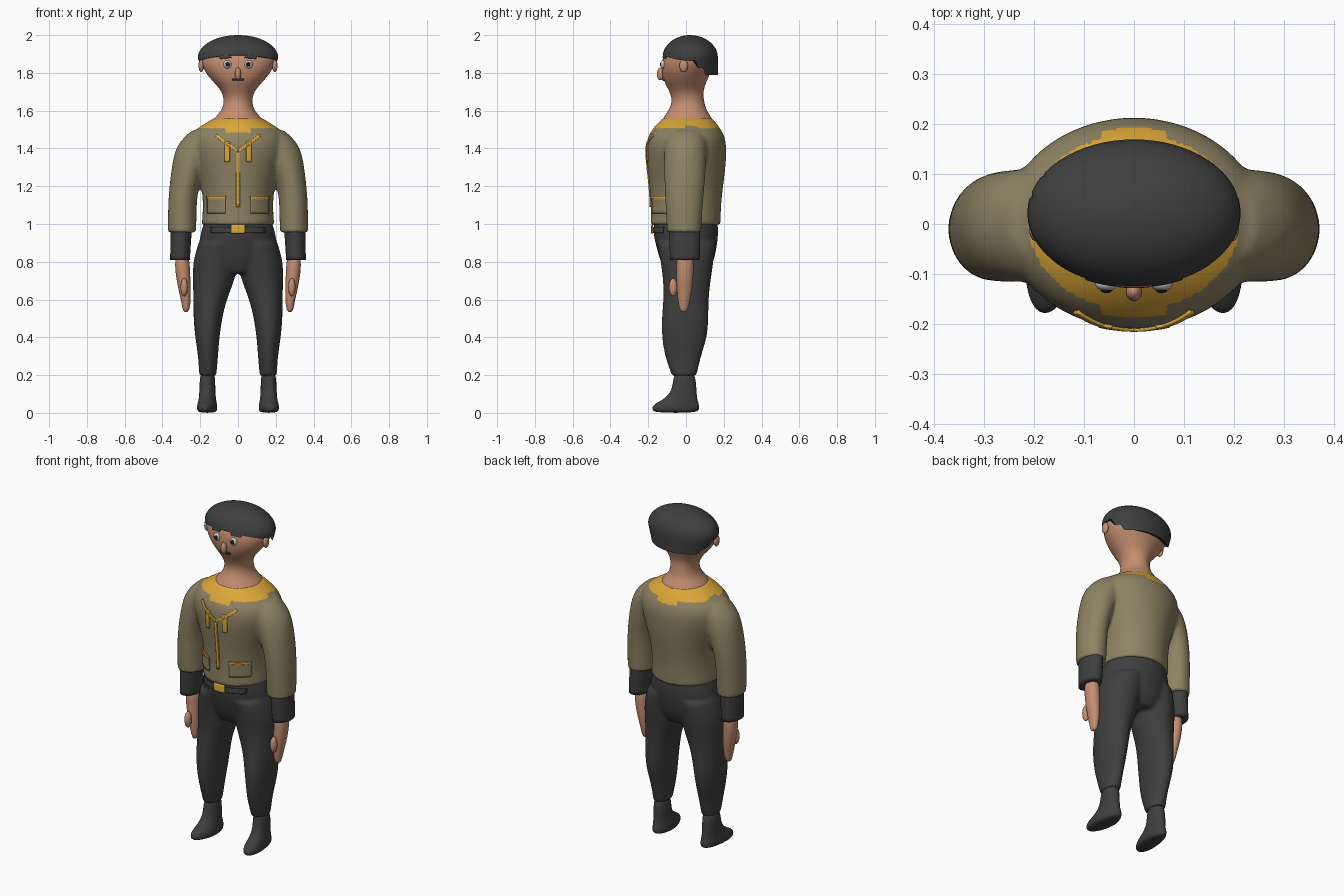
import bpy, bmesh, math
from mathutils import Vector

cube = bpy.data.objects.get("Cube")
if cube:
    bpy.data.objects.remove(cube)


def material(name, color):
    m = bpy.data.materials.new(name)
    m.use_nodes = True
    m.diffuse_color = (*color, 1)
    m.node_tree.nodes["Principled BSDF"].inputs["Base Color"].default_value = (*color, 1)
    return m


SKIN = material("skin", (0.56, 0.27, 0.165))
OLIVE = material("olive cloth", (0.27, 0.225, 0.125))
DARK = material("charcoal", (0.05, 0.05, 0.05))
GOLD = material("gold trim", (0.73, 0.39, 0.04))
WHITE = material("eye white", (0.6, 0.62, 0.62))
BLACK = material("pupil black", (0.012, 0.012, 0.012))


def add_loft(bm, rings, side=1, sharp=False, segs=20):
    """Stack of horizontal ellipses given as (z, cx, cy, rx, ry)."""
    crease = bm.edges.layers.float.get("crease_edge") or bm.edges.layers.float.new("crease_edge")
    loops = []
    for z, cx, cy, rx, ry in rings:
        angles = [2 * math.pi * i / segs for i in range(segs)]
        loops.append([bm.verts.new((side * (cx + rx * math.cos(a)), cy + ry * math.sin(a), z))
                      for a in angles])
    for low, high in zip(loops, loops[1:]):
        for i in range(segs):
            j = (i + 1) % segs
            bm.faces.new((low[i], low[j], high[j], high[i]))
    for loop in (loops[0], loops[-1]):
        cap = bm.faces.new(loop)
        if sharp:
            for e in cap.edges:
                e[crease] = 1


def finish(name, bm, mat):
    bmesh.ops.recalc_face_normals(bm, faces=bm.faces)
    mesh = bpy.data.meshes.new(name)
    bm.to_mesh(mesh)
    bm.free()
    mesh.materials.append(mat)
    mesh.shade_smooth()
    obj = bpy.data.objects.new(name, mesh)
    bpy.context.collection.objects.link(obj)
    return obj


def loft(name, rings, mat, side=1, sharp=False):
    bm = bmesh.new()
    add_loft(bm, rings, side, sharp)
    obj = finish(name, bm, mat)
    obj.modifiers.new("smooth", "SUBSURF").levels = 2
    obj.modifiers["smooth"].render_levels = 2
    return obj


def fused(name, center, limb, mat):
    """Central body plus a mirrored pair of limbs, merged into one skin."""
    bm = bmesh.new()
    add_loft(bm, center, sharp=True)
    for side in (1, -1):
        add_loft(bm, limb, side, sharp=True)
    obj = finish(name, bm, mat)
    obj.modifiers.new("round", "SUBSURF").levels = 2
    remesh = obj.modifiers.new("fuse", "REMESH")
    remesh.mode, remesh.voxel_size = "VOXEL", 0.01
    relax = obj.modifiers.new("relax", "SMOOTH")
    relax.factor, relax.iterations = 0.5, 8
    deps = bpy.context.evaluated_depsgraph_get()
    mesh = bpy.data.meshes.new_from_object(obj.evaluated_get(deps))
    obj.modifiers.clear()
    obj.data = mesh
    if not mesh.materials:
        mesh.materials.append(mat)
    mesh.shade_smooth()
    return obj


def ball(name, center, radii, mat):
    bm = bmesh.new()
    bmesh.ops.create_uvsphere(bm, u_segments=20, v_segments=12, radius=1)
    for v in bm.verts:
        v.co = Vector(c + r * p for c, r, p in zip(center, radii, v.co))
    return finish(name, bm, mat)


def strip(name, a, b, width, target, mat, lift=0.003):
    """Thin plate from a to b (x, z), wrapped on the front of the target."""
    a, b = Vector(a), Vector(b)
    across = (b - a).normalized().orthogonal() * width / 2
    bm = bmesh.new()
    n, m = 12, 6
    rows = []
    for i in range(n + 1):
        mid = a.lerp(b, i / n)
        pts = [mid + across * (2 * k / m - 1) for k in range(m + 1)]
        rows.append([bm.verts.new((p.x, -0.5, p.y)) for p in pts])
    for r, s in zip(rows, rows[1:]):
        for k in range(m):
            bm.faces.new((r[k], r[k + 1], s[k + 1], s[k]))
    obj = finish(name, bm, mat)
    wrap = obj.modifiers.new("wrap", "SHRINKWRAP")
    wrap.target, wrap.wrap_method, wrap.wrap_mode = target, "PROJECT", "ABOVE_SURFACE"
    wrap.use_project_y, wrap.offset = True, lift
    thick = obj.modifiers.new("thickness", "SOLIDIFY")
    thick.thickness, thick.offset = 0.007, 0
    return obj


# Jacket with sleeves
torso = [(0.995, 0, -0.003, 0.195, 0.188), (1.1, 0, 0, 0.186, 0.188), (1.2, 0, 0.002, 0.196, 0.197),
         (1.3, 0, 0.003, 0.23, 0.21), (1.4, 0, 0.001, 0.265, 0.217), (1.46, 0, 0.002, 0.262, 0.208),
         (1.5, 0, 0.003, 0.23, 0.185), (1.53, 0, 0.005, 0.18, 0.162), (1.56, 0, 0.008, 0.13, 0.132)]
sleeve = [(0.955, 0.296, -0.01, 0.076, 0.092), (1.1, 0.295, -0.01, 0.077, 0.1),
          (1.2, 0.287, -0.008, 0.077, 0.107), (1.3, 0.262, -0.005, 0.09, 0.113),
          (1.4, 0.22, -0.003, 0.115, 0.115), (1.46, 0.18, 0, 0.108, 0.11), (1.495, 0.16, 0, 0.085, 0.085)]
jacket = fused("jacket", torso, sleeve, OLIVE)

# Gold collar painted on the jacket, with a stepped tab front and back
jacket.data.materials.append(GOLD)
for face in jacket.data.polygons:
    x, y, z = face.center
    tab = abs(x) < 0.065 and abs(y) > 0.1
    shoulder_gap = 0 < y < 0.075 and abs(x) > 0.19
    if z > (1.485 if tab else 1.508) and not shoulder_gap:
        face.material_index = 1

# Trousers
hips = [(0.74, 0, 0.005, 0.11, 0.11), (0.8, 0, 0.006, 0.19, 0.143), (0.88, 0, 0.003, 0.212, 0.163),
        (0.96, 0, -0.002, 0.2, 0.177), (1.02, 0, 0, 0.178, 0.168)]
leg = [(0.195, 0.16, -0.01, 0.046, 0.066), (0.3, 0.158, -0.017, 0.053, 0.098),
       (0.4, 0.163, -0.008, 0.065, 0.123), (0.5, 0.16, -0.005, 0.077, 0.127),
       (0.6, 0.149, 0, 0.089, 0.12), (0.7, 0.128, 0.005, 0.112, 0.127),
       (0.8, 0.12, 0.006, 0.122, 0.142), (0.9, 0.1, 0.002, 0.11, 0.155)]
trousers = fused("trousers", hips, leg, DARK)

# Neck and head
head = loft("head", [(1.5, 0, 0.005, 0.15, 0.14), (1.55, 0, 0.008, 0.14, 0.142), (1.6, 0, 0.008, 0.085, 0.1),
                     (1.65, 0, 0.012, 0.074, 0.085), (1.7, 0, 0.002, 0.084, 0.088),
                     (1.75, 0, -0.004, 0.13, 0.113), (1.8, 0, 0, 0.174, 0.13), (1.85, 0, 0.01, 0.2, 0.142),
                     (1.9, 0, 0.02, 0.202, 0.139), (1.94, 0, 0.02, 0.17, 0.11)], SKIN)


# Hair cap with a stepped lower edge
def hairline(x, y):
    if y > 0.1:
        return 1.79
    if y > 0.06:
        return 1.825
    return 1.895 - 0.03 * (x / 0.21) ** 2


bm = bmesh.new()
cols, steps = 64, 14
grid = []
for i in range(cols):
    c, s = math.cos(2 * math.pi * i / cols), math.sin(2 * math.pi * i / cols)
    low = hairline(0.213 * c, 0.022 + 0.147 * s)
    column = []
    for k in range(steps):
        z = low + (2 - low) * math.sin(k / steps * math.pi / 2)
        r = math.sqrt(max(0, 1 - ((z - 1.88) / 0.12) ** 2)) if z > 1.88 else 1
        taper = 1 - max(0, 1.88 - z) * 1.4
        column.append(bm.verts.new((0.213 * c * r * taper, 0.022 + 0.147 * s * r, z)))
    grid.append(column)
top = bm.verts.new((0, 0.022, 2))
for a, b in zip(grid, grid[1:] + grid[:1]):
    for k in range(steps - 1):
        bm.faces.new((a[k], b[k], b[k + 1], a[k + 1]))
    bm.faces.new((a[-1], b[-1], top))
bm.faces.new([column[0] for column in grid])
hair = finish("hair", bm, DARK)
for polygon in hair.data.polygons:
    polygon.use_smooth = len(polygon.vertices) < 5

# Nose and moustache
ball("nose", (0, -0.135, 1.795), (0.016, 0.019, 0.034), SKIN)
strip("moustache", (-0.032, 1.765), (0.032, 1.765), 0.012, head, DARK)

# Zip and belt buckle
strip("zip", (0, 1.39), (0, 1.09), 0.018, jacket, GOLD)
strip("belt", (-0.14, 0.968), (0.14, 0.968), 0.03, trousers, DARK, 0.005)
strip("buckle", (-0.034, 0.973), (0.034, 0.973), 0.044, trousers, GOLD, 0.011)

# Paired parts
for side, word in ((1, "left"), (-1, "right")):
    loft(word + "_cuff", [(0.81, 0.307, -0.006, 0.053, 0.08), (0.89, 0.304, -0.006, 0.055, 0.082),
                          (0.98, 0.3, -0.008, 0.057, 0.084)], DARK, side, True)
    loft(word + "_hand", [(0.84, 0.296, -0.005, 0.038, 0.046), (0.76, 0.294, -0.005, 0.04, 0.046),
                          (0.68, 0.286, -0.007, 0.036, 0.044), (0.6, 0.276, -0.01, 0.027, 0.034),
                          (0.55, 0.275, -0.012, 0.019, 0.024), (0.533, 0.276, -0.012, 0.01, 0.013)], SKIN, side)
    ball(word + "_thumb", (side * 0.285, -0.068, 0.665), (0.019, 0.022, 0.048), SKIN)
    boot = loft(word + "_boot", [(0, 0.158, -0.055, 0.043, 0.11), (0.018, 0.16, -0.055, 0.054, 0.128),
                                 (0.045, 0.16, -0.053, 0.052, 0.124), (0.07, 0.161, -0.03, 0.046, 0.09),
                                 (0.12, 0.163, -0.006, 0.042, 0.062), (0.23, 0.16, -0.01, 0.042, 0.06)], DARK, side)
    for v in boot.data.vertices:
        v.co.x -= side * 0.12 * min(0, v.co.y + 0.03)
    ball(word + "_ear", (side * 0.195, -0.012, 1.838), (0.014, 0.023, 0.034), SKIN)
    ball(word + "_eye", (side * 0.055, -0.12, 1.845), (0.022, 0.014, 0.022), WHITE)
    ball(word + "_pupil", (side * 0.055, -0.131, 1.845), (0.012, 0.007, 0.012), BLACK)
    strip(word + "_brow", (side * 0.036, 1.887), (side * 0.095, 1.882), 0.016, head, DARK)
    strip(word + "_lapel_edge", (side * 0.115, 1.468), (side * 0.045, 1.415), 0.015, jacket, GOLD)
    strip(word + "_lapel_point", (side * 0.055, 1.425), (0, 1.385), 0.015, jacket, GOLD)
    strip(word + "_lapel_tab", (side * 0.056, 1.435), (side * 0.056, 1.33), 0.026, jacket, GOLD)
    strip(word + "_pocket", (side * 0.065, 1.098), (side * 0.158, 1.098), 0.085, jacket, OLIVE)
    strip(word + "_pocket_trim", (side * 0.063, 1.142), (side * 0.158, 1.142), 0.014, jacket, GOLD, 0.007)
